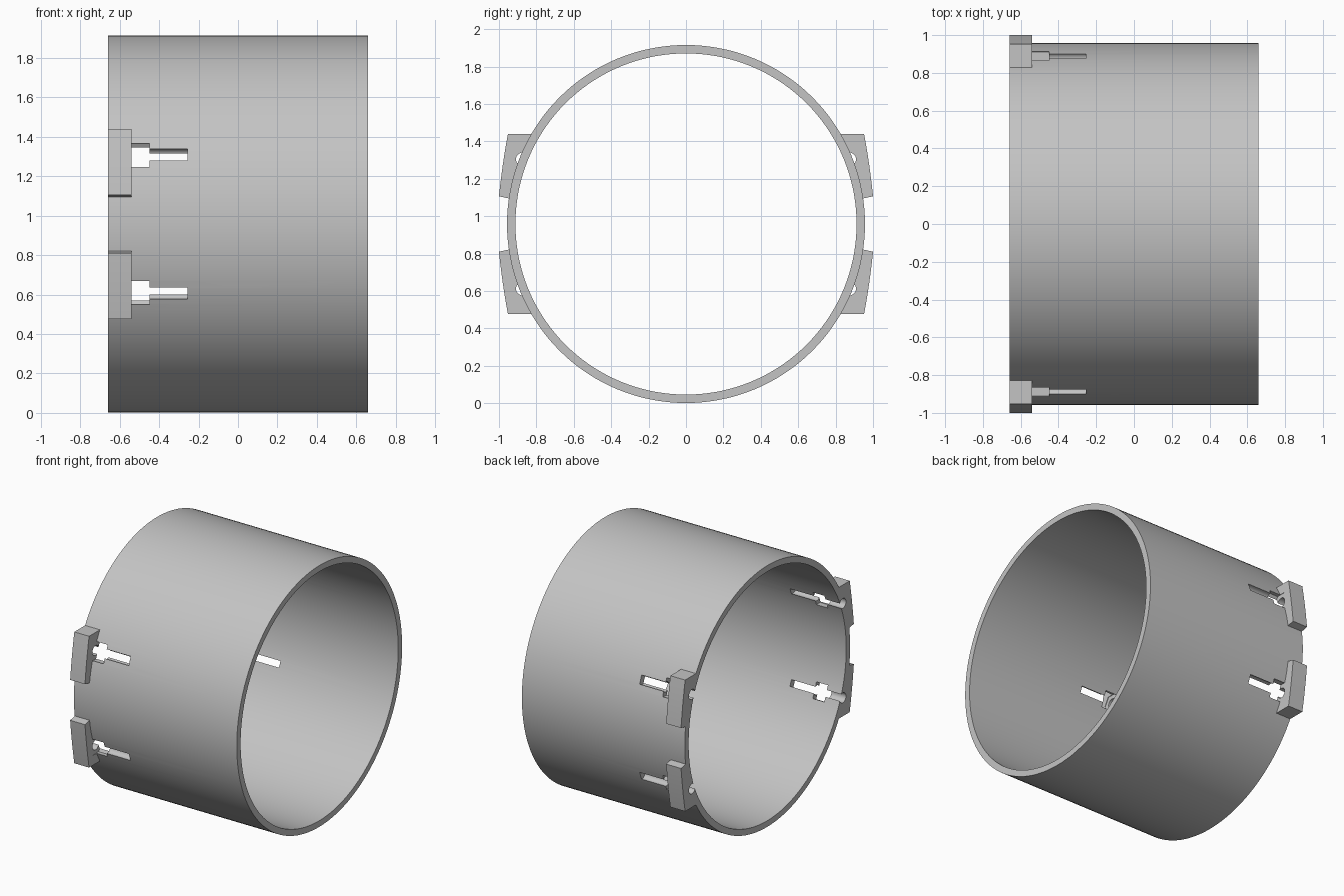
import bpy, bmesh
from math import pi, sin, cos, sqrt
from mathutils import Vector, Matrix

if "Cube" in bpy.data.objects:
    bpy.data.objects.remove(bpy.data.objects["Cube"])

R_OUT, R_IN, HALF, AXIS_Z = 0.957, 0.912, 0.66, 0.958
LUG_END = -0.54
BOLT_Y, BOLT_Z = 0.873, 0.346

grey = bpy.data.materials.new("plain grey")
grey.use_nodes = True
grey.diffuse_color = (0.55, 0.55, 0.55, 1)
grey.node_tree.nodes["Principled BSDF"].inputs["Base Color"].default_value = (0.55, 0.55, 0.55, 1)


def finish(bm, name):
    bmesh.ops.recalc_face_normals(bm, faces=bm.faces)
    mesh = bpy.data.meshes.new(name)
    bm.to_mesh(mesh)
    bm.free()
    mesh.materials.append(grey)
    obj = bpy.data.objects.new(name, mesh)
    bpy.context.collection.objects.link(obj)
    return obj


def prism(name, outline, x0, x1):
    """Extrude a (y, z) outline, measured from the tube axis, along x."""
    bm = bmesh.new()
    face = bm.faces.new([bm.verts.new((x0, y, z + AXIS_Z)) for y, z in outline])
    ext = bmesh.ops.extrude_face_region(bm, geom=[face])
    verts = [v for v in ext["geom"] if isinstance(v, bmesh.types.BMVert)]
    bmesh.ops.translate(bm, verts=verts, vec=(x1 - x0, 0, 0))
    return finish(bm, name)


def polygon(cy, cz, radius, sides):
    return [(cy + radius * cos(2 * pi * i / sides), cz + radius * sin(2 * pi * i / sides))
            for i in range(sides)]


def cut(target, cutter):
    mod = target.modifiers.new("cut", "BOOLEAN")
    mod.operation, mod.solver, mod.object = "DIFFERENCE", "EXACT", cutter
    bpy.context.view_layer.objects.active = target
    bpy.ops.object.modifier_apply(modifier=mod.name)


# Tube: wall section spun around the x axis
bm = bmesh.new()
section = [bm.verts.new((x, 0, r)) for x, r in
           ((-HALF, R_IN), (HALF, R_IN), (HALF, R_OUT), (-HALF, R_OUT))]
edges = [bm.edges.new((section[i], section[(i + 1) % 4])) for i in range(4)]
bmesh.ops.spin(bm, geom=section + edges, axis=(1, 0, 0), cent=(0, 0, 0),
               angle=2 * pi, steps=144, use_merge=True)
bmesh.ops.remove_doubles(bm, verts=bm.verts, dist=0.0001)
bmesh.ops.translate(bm, verts=bm.verts, vec=(0, 0, AXIS_Z))
tube = finish(bm, "tube")

# Lug outline: bowed outer side, inner side following the tube
STEPS = 12
outer = [(1.0 - 0.1 * s - 0.13 * s * s, 0.148 + s)
         for s in (0.333 * i / STEPS for i in range(STEPS + 1))]
inner_r = R_OUT - 0.003
inner = [(sqrt(inner_r ** 2 - z * z), z)
         for z in (0.481 - 0.345 * i / STEPS for i in range(STEPS + 1))]
lug_outline = outer + inner

# Four lugs, each with a bolt hole and a nut pocket through the wall
parts = [tube]
for side, side_name in ((-1, "front"), (1, "back")):
    for up, up_name in ((1, "upper"), (-1, "lower")):
        lug = prism(f"{side_name}_{up_name}_lug",
                    [(side * y, up * z) for y, z in lug_outline], -HALF, LUG_END)
        bolt = prism("bolt_hole_cutter",
                     polygon(side * BOLT_Y, up * BOLT_Z, 0.036, 32), -HALF - 0.1, -0.255)
        nut = prism("nut_pocket_cutter",
                    polygon(side * BOLT_Y, up * BOLT_Z, 0.073, 6), LUG_END - 0.003, -0.45)
        for cutter in (bolt, nut):
            cutter.hide_render = True
            cut(tube, cutter)
            cut(lug, cutter)
            bpy.data.objects.remove(cutter)
        parts.append(lug)

# Smooth round surfaces, sharp corners
bpy.ops.object.select_all(action="DESELECT")
for obj in parts:
    obj.select_set(True)
bpy.context.view_layer.objects.active = tube
bpy.ops.object.shade_smooth_by_angle(angle=0.5)
